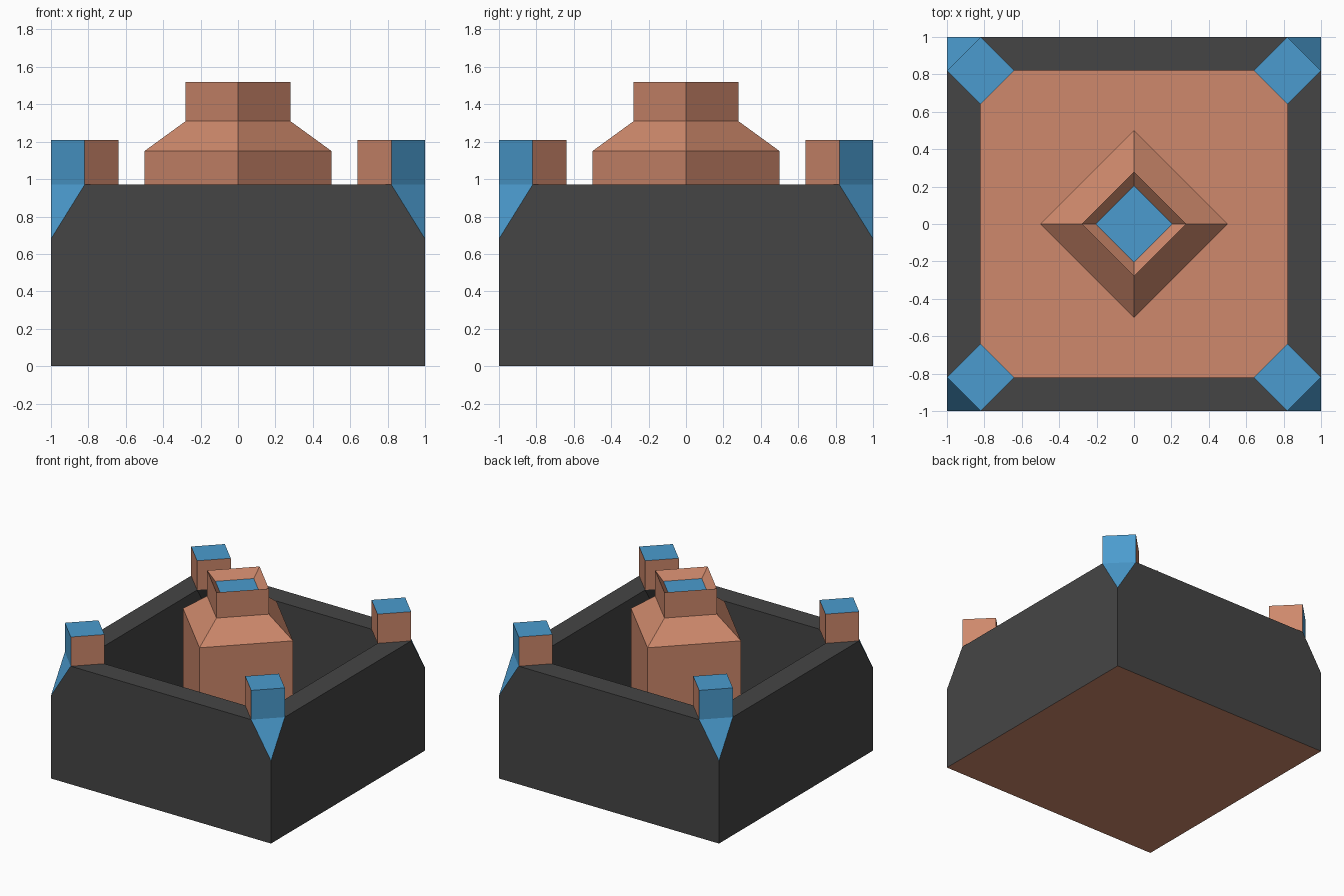
import bpy, bmesh
from math import pi
from mathutils import Matrix, Vector

if "Cube" in bpy.data.objects:
    bpy.data.objects.remove(bpy.data.objects["Cube"])


def material(name, rgb):
    m = bpy.data.materials.new(name)
    m.diffuse_color = (*rgb, 1)
    m.use_nodes = True
    m.node_tree.nodes["Principled BSDF"].inputs["Base Color"].default_value = m.diffuse_color
    return m


DARK = material("dark_grey", (0.06, 0.06, 0.06))
BROWN = material("clay_brown", (0.62, 0.25, 0.15))
BLUE = material("blue", (0.07, 0.33, 0.62))


def build(name, faces, mats, turns=4):
    """Make a mesh from (points, material index) faces, repeated about z."""
    bm = bmesh.new()
    for k in range(turns):
        rot = Matrix.Rotation(k * pi / 2, 3, 'Z')
        for pts, idx in faces:
            f = bm.faces.new([bm.verts.new(rot @ Vector(p)) for p in pts])
            f.material_index = idx
    bmesh.ops.remove_doubles(bm, verts=bm.verts, dist=1e-4)
    mesh = bpy.data.meshes.new(name)
    bm.to_mesh(mesh)
    bm.free()
    for m in mats:
        mesh.materials.append(m)
    obj = bpy.data.objects.new(name, mesh)
    bpy.context.collection.objects.link(obj)
    return obj


O, I, T = 1.0, 0.82, 0.64        # outer wall, inner wall, pillar tip
LOW, RIM, TOP = 0.68, 0.97, 1.21  # chamfer start, wall top, pillar top

# Walls: one side with clipped corners, repeated four times
outer = [(-O, -O, 0), (O, -O, 0), (O, -O, LOW), (I, -O, RIM), (-I, -O, RIM), (-O, -O, LOW)]
rim = [(-I, -O, RIM), (I, -O, RIM), (T, -I, RIM), (-T, -I, RIM)]
inner = [(-I, -I, 0), (-I, -I, LOW), (-T, -I, RIM), (T, -I, RIM), (I, -I, LOW), (I, -I, 0)]
inner_taper = [(I, -I, LOW), (T, -I, RIM), (I, -T, RIM)]
build("walls", [(outer, 0), (rim, 0), (inner, 0), (inner_taper, 0)], [DARK])

# Corner pillars: diamond posts with a blue taper on the outside corner
ring = [(I, -O), (O, -I), (I, -T), (T, -I)]
pillar = [([(O, -O, LOW), (O, -I, RIM), (I, -O, RIM)], 1),
          ([(x, y, TOP) for x, y in ring], 1)]
for i in range(4):
    a, b = ring[i], ring[(i + 1) % 4]
    pillar.append(([(*a, RIM), (*b, RIM), (*b, TOP), (*a, TOP)], 1 if i == 0 else 0))
build("corner_pillars", pillar, [BROWN, BLUE])

# Floor: thin slab closing the bottom
bm = bmesh.new()
bmesh.ops.create_cube(bm, size=1, matrix=Matrix.Translation((0, 0, 0.01)) @ Matrix.Diagonal((2 * I, 2 * I, 0.02, 1)))
mesh = bpy.data.meshes.new("floor")
bm.to_mesh(mesh)
bm.free()
mesh.materials.append(BROWN)
bpy.context.collection.objects.link(bpy.data.objects.new("floor", mesh))

# Underside of the walls
build("base_border", [([(-O, -O, 0), (-I, -I, 0), (I, -I, 0), (O, -O, 0)], 0)], [BROWN])

# Central tower: diamond profile (radius, height) with a funnel top
profile = [(0.5, 0.02), (0.5, 1.15), (0.28, 1.31), (0.28, 1.52), (0.205, 1.45)]
tower = []
for (r0, z0), (r1, z1) in zip(profile, profile[1:]):
    tower.append(([(r0, 0, z0), (0, r0, z0), (0, r1, z1), (r1, 0, z1)], 0))
r, z = profile[-1]
tower.append(([(r, 0, z), (0, r, z), (0, 0, z)], 1))
build("central_tower", tower, [BROWN, BLUE])
